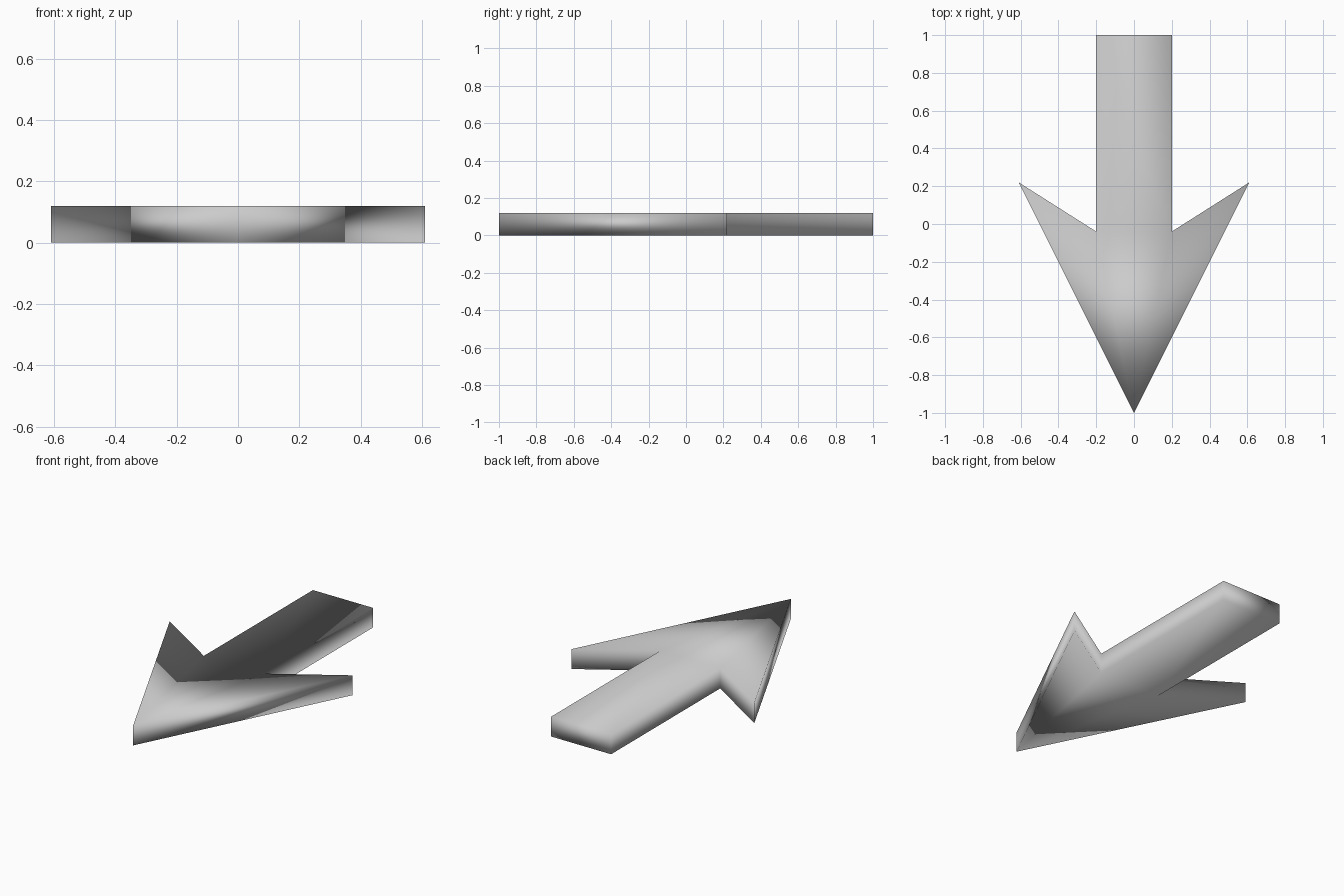
import bpy
import bmesh

THICKNESS = 0.12

if "Cube" in bpy.data.objects:
    bpy.data.objects.remove(bpy.data.objects["Cube"], do_unlink=True)

# Plain grey material
grey = bpy.data.materials.new("plain_grey")
grey.use_nodes = True
colour = (0.6, 0.6, 0.6, 1.0)
grey.diffuse_color = colour
grey.node_tree.nodes["Principled BSDF"].inputs["Base Color"].default_value = colour

# Half outline of the arrow: tip, barb, notch, shaft end
half = [(0.61, 0.22), (0.2, -0.04), (0.2, 1.0)]
outline = [(0.0, -1.0)] + half + [(-x, y) for x, y in reversed(half)]

# Arrow slab: outline face extruded upwards
bm = bmesh.new()
base = bm.faces.new([bm.verts.new((x, y, 0.0)) for x, y in outline])
slab = bmesh.ops.extrude_face_region(bm, geom=[base], use_keep_orig=True)
top_verts = [v for v in slab["geom"] if isinstance(v, bmesh.types.BMVert)]
bmesh.ops.translate(bm, verts=top_verts, vec=(0.0, 0.0, THICKNESS))
bmesh.ops.recalc_face_normals(bm, faces=bm.faces)

# Soft shading runs across every edge
for face in bm.faces:
    face.smooth = True

mesh = bpy.data.meshes.new("arrow")
bm.to_mesh(mesh)
bm.free()
mesh.materials.append(grey)
arrow = bpy.data.objects.new("arrow", mesh)
bpy.context.scene.collection.objects.link(arrow)
